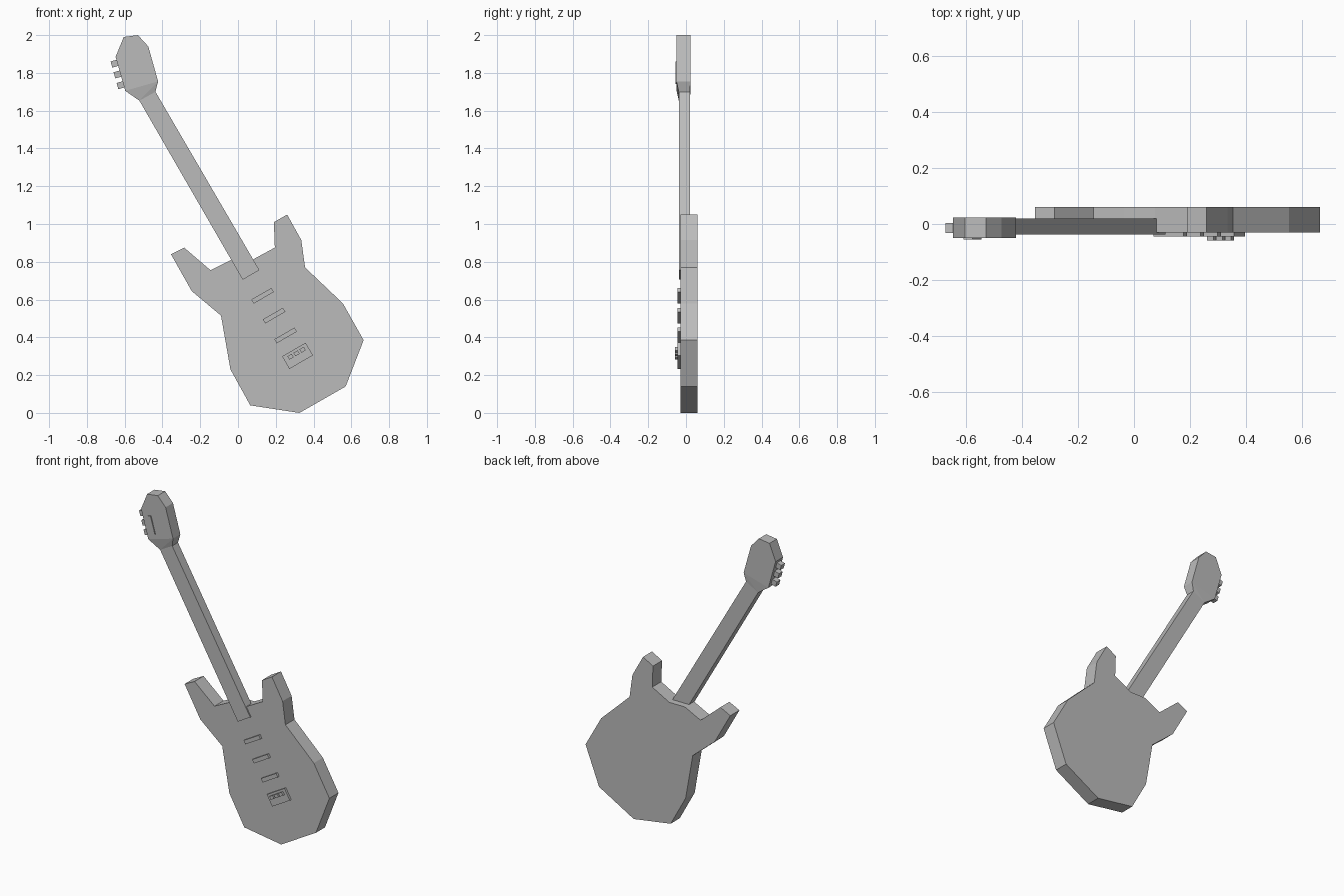
import bpy
import bmesh
from math import radians
from mathutils import Matrix, Vector

cube = bpy.data.objects.get("Cube")
if cube:
    bpy.data.objects.remove(cube)

grey = bpy.data.materials.new("plain grey")
grey.use_nodes = True
COLOUR = (0.5, 0.5, 0.5, 1)
grey.diffuse_color = COLOUR
grey.node_tree.nodes["Principled BSDF"].inputs["Base Color"].default_value = COLOUR


def finish(name, bm):
    bmesh.ops.recalc_face_normals(bm, faces=bm.faces)
    mesh = bpy.data.meshes.new(name)
    bm.to_mesh(mesh)
    bm.free()
    mesh.materials.append(grey)
    obj = bpy.data.objects.new(name, mesh)
    bpy.context.collection.objects.link(obj)
    return obj


def slab(bm, outline, front, back):
    """Extrude an x-z outline from y = front to y = back."""
    face = bm.faces.new([bm.verts.new((x, front, z)) for x, z in outline])
    ext = bmesh.ops.extrude_face_region(bm, geom=[face])
    verts = [v for v in ext["geom"] if isinstance(v, bmesh.types.BMVert)]
    bmesh.ops.translate(bm, verts=verts, vec=(0, back - front, 0))


def block(name, centre, width, length, front, back, tilt):
    """Box on the face of the instrument, tilted about y."""
    bm = bmesh.new()
    x, z = centre
    place = (Matrix.Translation((x, (front + back) / 2, z))
             @ Matrix.Rotation(radians(-tilt), 4, "Y")
             @ Matrix.Diagonal((width, back - front, length, 1)))
    bmesh.ops.create_cube(bm, size=1, matrix=place)
    return finish(name, bm)


# Body with two horns and a flat neck joint
bm = bmesh.new()
slab(bm, [(-.355, .84), (-.285, .875), (-.145, .755), (-.035, .81), (.075, .81),
          (.195, .875), (.19, 1.01), (.26, 1.05), (.335, .915), (.355, .77),
          (.555, .58), (.665, .385), (.57, .14), (.325, 0), (.065, .04),
          (-.04, .23), (-.09, .515), (-.245, .645)], -.03, .061)
finish("body", bm)

# Neck
NECK_FRONT, NECK_BACK = -.038, .02
neck_top = [(-.437, 1.70), (-.522, 1.653)]
bm = bmesh.new()
slab(bm, neck_top + [(.025, .705), (.113, .756)], NECK_FRONT, NECK_BACK)
finish("neck", bm)

# Headstock, with a wedge that thins down to the neck
HEAD_FRONT, HEAD_BACK = -.05, .024
head_base = [(-.423, 1.755), (-.597, 1.705)]
bm = bmesh.new()
slab(bm, [(-.605, 1.99), (-.53, 2.0), (-.475, 1.94)] + head_base + [(-.648, 1.885)],
     HEAD_FRONT, HEAD_BACK)
finish("headstock", bm)
bm = bmesh.new()
for points, depths in ((head_base, (HEAD_FRONT, HEAD_BACK)),
                       (neck_top, (NECK_FRONT, NECK_BACK))):
    for x, z in points:
        for y in depths:
            bm.verts.new((x, y, z))
bmesh.ops.convex_hull(bm, input=bm.verts)
finish("headstock_wedge", bm)

# Tuning pegs and their plate
HEAD_TILT = 16
for i in range(3):
    block(f"tuning_peg_{i + 1}", (-.614 - .016 * i, 1.737 + .057 * i),
          .05, .034, -.032, .004, HEAD_TILT)
block("tuner_plate", (-.578, 1.80), .034, .115, -.056, -.045, HEAD_TILT)

# Pickups
TILT = 30
for i in range(3):
    block(f"pickup_{i + 1}", (.13 + .061 * i, .62 - .105 * i),
          .123, .025, -.045, -.025, TILT)

# Bridge with three saddles
block("bridge", (.315, .302), .144, .077, -.044, -.025, TILT)
for i in range(3):
    block(f"saddle_{i + 1}", (.278 + .032 * i, .297 + .0185 * i),
          .026, .021, -.059, -.04, TILT)
